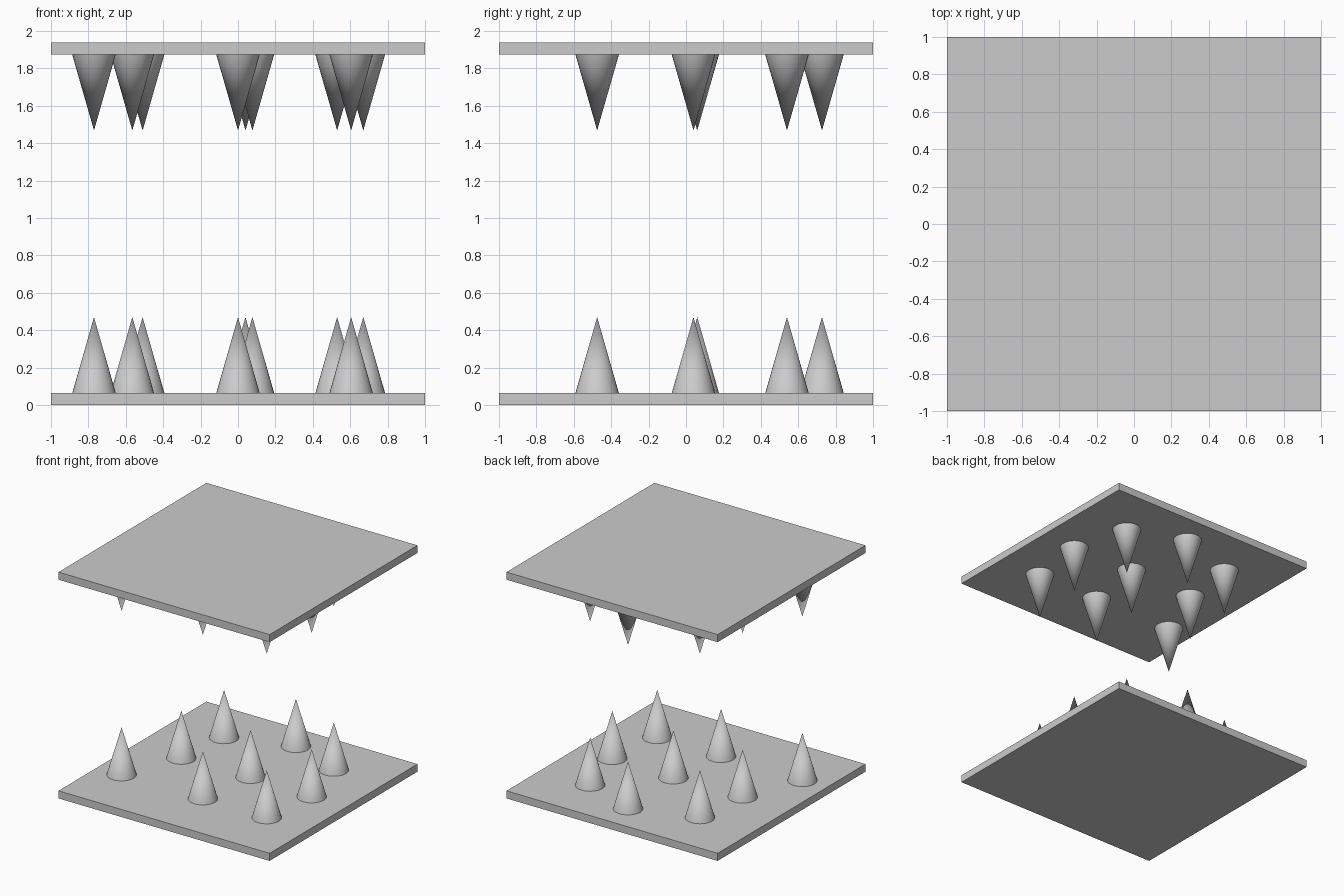
import bpy

if "Cube" in bpy.data.objects:
    bpy.data.objects.remove(bpy.data.objects["Cube"])

HEIGHT = 1.938      # overall height
PLATE = 0.065       # plate thickness
TIP = 0.47          # height of the spike tips above the outer face
RADIUS = 0.116

# Spike positions, shared by the floor and the ceiling
SPOTS = [(-0.77, -0.475), (0.0, -0.475), (0.605, -0.475),
         (-0.565, 0.04), (0.077, 0.06), (0.67, 0.04),
         (-0.51, 0.54), (0.04, 0.727), (0.53, 0.54)]


def plate(name, z):
    bpy.ops.mesh.primitive_cube_add(size=1, location=(0, 0, z))
    ob = bpy.context.object
    ob.name = name
    ob.scale = (2, 2, PLATE)
    bpy.ops.object.transform_apply(location=False, rotation=False, scale=True)


def spike(name, x, y, z, r_low, r_high):
    bpy.ops.mesh.primitive_cone_add(vertices=32, radius1=r_low, radius2=r_high,
                                    depth=TIP - PLATE, location=(x, y, z))
    bpy.context.object.name = name
    bpy.ops.object.shade_smooth_by_angle()


# Floor and ceiling plates
plate("floor_plate", PLATE / 2)
plate("ceiling_plate", HEIGHT - PLATE / 2)

# Spikes pointing up from the floor and down from the ceiling
mid = (TIP + PLATE) / 2
for i, (x, y) in enumerate(SPOTS, 1):
    spike(f"floor_spike_{i}", x, y, mid, RADIUS, 0)
    spike(f"ceiling_spike_{i}", x, y, HEIGHT - mid, 0, RADIUS)
